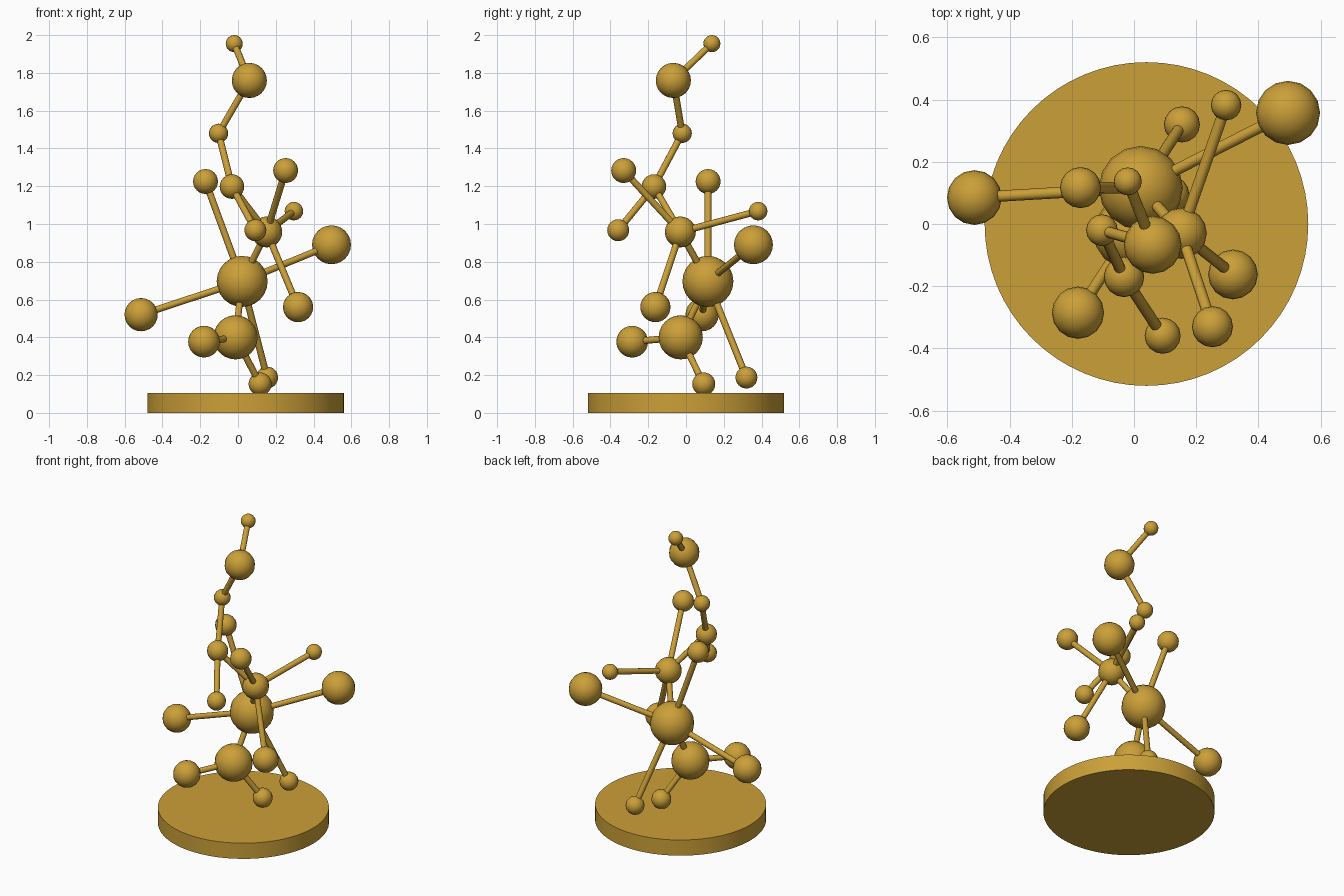
import bpy, math
from mathutils import Vector

if "Cube" in bpy.data.objects:
    bpy.data.objects.remove(bpy.data.objects["Cube"])

gold = bpy.data.materials.new("gold")
gold.diffuse_color = (0.60, 0.35, 0.04, 1)
gold.use_nodes = True
gold.node_tree.nodes["Principled BSDF"].inputs["Base Color"].default_value = gold.diffuse_color

# Ball name: centre x, y, z and radius
BALLS = {
    "tip":            (-0.02, 0.137, 1.955, 0.045),
    "head":           (0.06, -0.067, 1.76, 0.093),
    "neck":           (-0.103, -0.02, 1.48, 0.051),
    "shoulder":       (-0.032, -0.17, 1.198, 0.065),
    "shoulder_drop":  (0.092, -0.359, 0.967, 0.058),
    "upper_hub":      (0.152, -0.03, 0.958, 0.082),
    "upper_front":    (0.252, -0.33, 1.283, 0.066),
    "upper_back":     (0.296, 0.382, 1.068, 0.049),
    "upper_low":      (0.318, -0.162, 0.56, 0.08),
    "main_hub":       (0.022, 0.116, 0.696, 0.135),
    "main_top":       (-0.172, 0.117, 1.225, 0.066),
    "main_right":     (0.495, 0.357, 0.89, 0.103),
    "main_left":      (-0.513, 0.085, 0.52, 0.088),
    "main_low":       (0.154, 0.32, 0.187, 0.058),
    "lower_hub":      (-0.013, -0.028, 0.40, 0.117),
    "lower_front":    (-0.18, -0.285, 0.377, 0.084),
    "foot":           (0.117, 0.094, 0.153, 0.061),
}

# Branches of the rod skeleton
TREE = {
    "head": ["tip", "neck"],
    "shoulder": ["neck", "shoulder_drop", "upper_hub"],
    "upper_hub": ["upper_front", "upper_back", "upper_low", "main_hub"],
    "main_hub": ["main_top", "main_right", "main_left", "main_low", "lower_hub"],
    "lower_hub": ["lower_front", "foot"],
}


def finish(name):
    ob = bpy.context.object
    ob.name = name
    ob.data.materials.append(gold)
    bpy.ops.object.shade_smooth_by_angle(angle=math.radians(40))


def rod(a, b, radius=0.018):
    p, q = Vector(BALLS[a][:3]), Vector(BALLS[b][:3])
    d = q - p
    bpy.ops.mesh.primitive_cylinder_add(
        vertices=12, radius=radius, depth=d.length, location=(p + q) / 2,
        rotation=d.to_track_quat('Z', 'Y').to_euler())
    finish(f"rod_{a}_to_{b}")


# Round base
bpy.ops.mesh.primitive_cylinder_add(vertices=64, radius=0.52, depth=0.105,
                                    location=(0.04, 0, 0.0525))
finish("base")

# Balls
for name, (x, y, z, r) in BALLS.items():
    bpy.ops.mesh.primitive_uv_sphere_add(segments=16, ring_count=12, radius=r,
                                         location=(x, y, z))
    finish("ball_" + name)

# Rods
for hub, ends in TREE.items():
    for end in ends:
        rod(hub, end)
